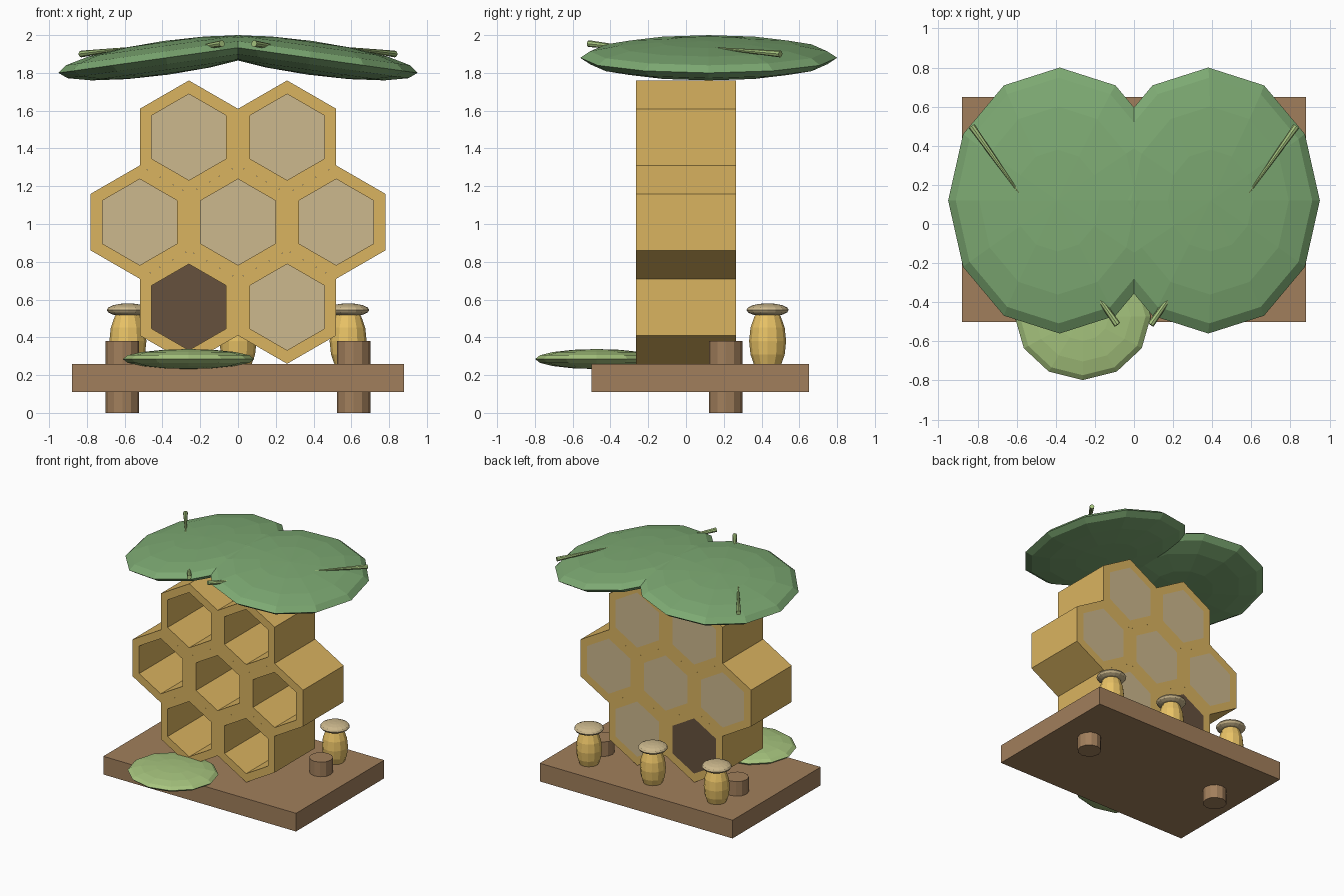
import bpy, bmesh, math
from mathutils import Vector

if "Cube" in bpy.data.objects:
    bpy.data.objects.remove(bpy.data.objects["Cube"])


def material(name, r, g, b):
    m = bpy.data.materials.new(name)
    m.diffuse_color = (*[(c / 255) ** 2.2 for c in (r, g, b)], 1)
    m.use_nodes = True
    m.node_tree.nodes["Principled BSDF"].inputs["Base Color"].default_value = m.diffuse_color
    return m


HONEY = material("honey", 217, 178, 96)
PANEL = material("pale_panel", 203, 183, 140)
DARK = material("dark_panel", 102, 82, 64)
WOOD = material("wood", 160, 126, 92)
LEAF = material("leaf", 124, 168, 114)
LIGHT_LEAF = material("light_leaf", 165, 195, 125)
JAR = material("jar_honey", 232, 193, 102)


def finish(obj, name, mat):
    obj.name = name
    obj.data.materials.append(mat)
    return obj


def sphere(name, loc, scale, mat, seg=12, rings=8, tilt=0):
    bpy.ops.mesh.primitive_uv_sphere_add(segments=seg, ring_count=rings, radius=1,
                                         location=loc, rotation=(0, tilt, 0))
    bpy.context.object.scale = scale
    return finish(bpy.context.object, name, mat)


def rod(name, a, b, r1, r2, mat, sides):
    a, b = Vector(a), Vector(b)
    bpy.ops.mesh.primitive_cone_add(vertices=sides, radius1=r1, radius2=r2,
                                    depth=(b - a).length, location=(a + b) / 2)
    o = bpy.context.object
    o.rotation_euler = (b - a).to_track_quat('Z', 'Y').to_euler()
    return finish(o, name, mat)


def hexagon(bm, cx, cz, r, y):
    return [bm.verts.new((cx + r * math.cos(math.radians(30 + 60 * i)), y,
                          cz + r * math.sin(math.radians(30 + 60 * i)))) for i in range(6)]


def hex_part(name, cx, cz, r, y0, y1, mat, hole=None):
    bm = bmesh.new()
    loops = [hexagon(bm, cx, cz, r, y0), hexagon(bm, cx, cz, r, y1)]
    if hole:
        loops += [hexagon(bm, cx, cz, hole, y1), hexagon(bm, cx, cz, hole, y0)]
    else:
        bm.faces.new(loops[0])
        bm.faces.new(loops[1])
    for k in range(len(loops) if hole else 1):
        p, q = loops[k], loops[(k + 1) % len(loops)]
        for i in range(6):
            j = (i + 1) % 6
            bm.faces.new((p[i], p[j], q[j], q[i]))
    bmesh.ops.recalc_face_normals(bm, faces=bm.faces)
    me = bpy.data.meshes.new(name)
    bm.to_mesh(me)
    bm.free()
    o = bpy.data.objects.new(name, me)
    bpy.context.collection.objects.link(o)
    return finish(o, name, mat)


# honeycomb cells with closed backs
cells = [(-0.26, 1.46), (0.26, 1.46), (-0.52, 1.01), (0, 1.01), (0.52, 1.01),
         (-0.26, 0.56), (0.26, 0.56)]
for n, (x, z) in enumerate(cells):
    hex_part(f"comb_cell_{n}", x, z, 0.30, -0.265, 0.265, HONEY, hole=0.228)
    hex_part(f"cell_back_{n}", x, z, 0.228, 0.24, 0.265, DARK if n == 5 else PANEL)

# wooden base
bpy.ops.mesh.primitive_cube_add(size=1, location=(0, 0.075, 0.185))
bpy.context.object.scale = (1.76, 1.15, 0.15)
finish(bpy.context.object, "base_board", WOOD)

# honey jars along the back
for n, x in enumerate((-0.583, 0, 0.583)):
    sphere(f"jar_{n}", (x, 0.432, 0.38), (0.098, 0.098, 0.186), JAR)
    sphere(f"jar_lid_{n}", (x, 0.432, 0.545), (0.112, 0.112, 0.035), PANEL, seg=16)

# landing leaf in front of the entrance
sphere("landing_leaf", (-0.262, -0.473, 0.285), (0.348, 0.325, 0.053), LIGHT_LEAF)

# mirrored parts: pegs, roof leaves and sprigs
for s, side in ((-1, "left"), (1, "right")):
    rod(f"peg_{side}", (s * 0.612, 0.21, 0), (s * 0.612, 0.21, 0.38), 0.089, 0.089, WOOD, 12)
    sphere(f"roof_leaf_{side}", (s * 0.38, 0.12, 1.88), (0.576, 0.68, 0.09), LEAF,
           tilt=s * math.radians(8))
    rod(f"outer_sprig_{side}", (s * 0.83, 0.50, 1.90), (s * 0.585, 0.155, 1.932),
        0.018, 0.004, LIGHT_LEAF, 8)
    rod(f"front_sprig_{side}", (s * 0.085, -0.515, 1.955), (s * 0.33, -0.165, 1.915),
        0.018, 0.004, LIGHT_LEAF, 8)
